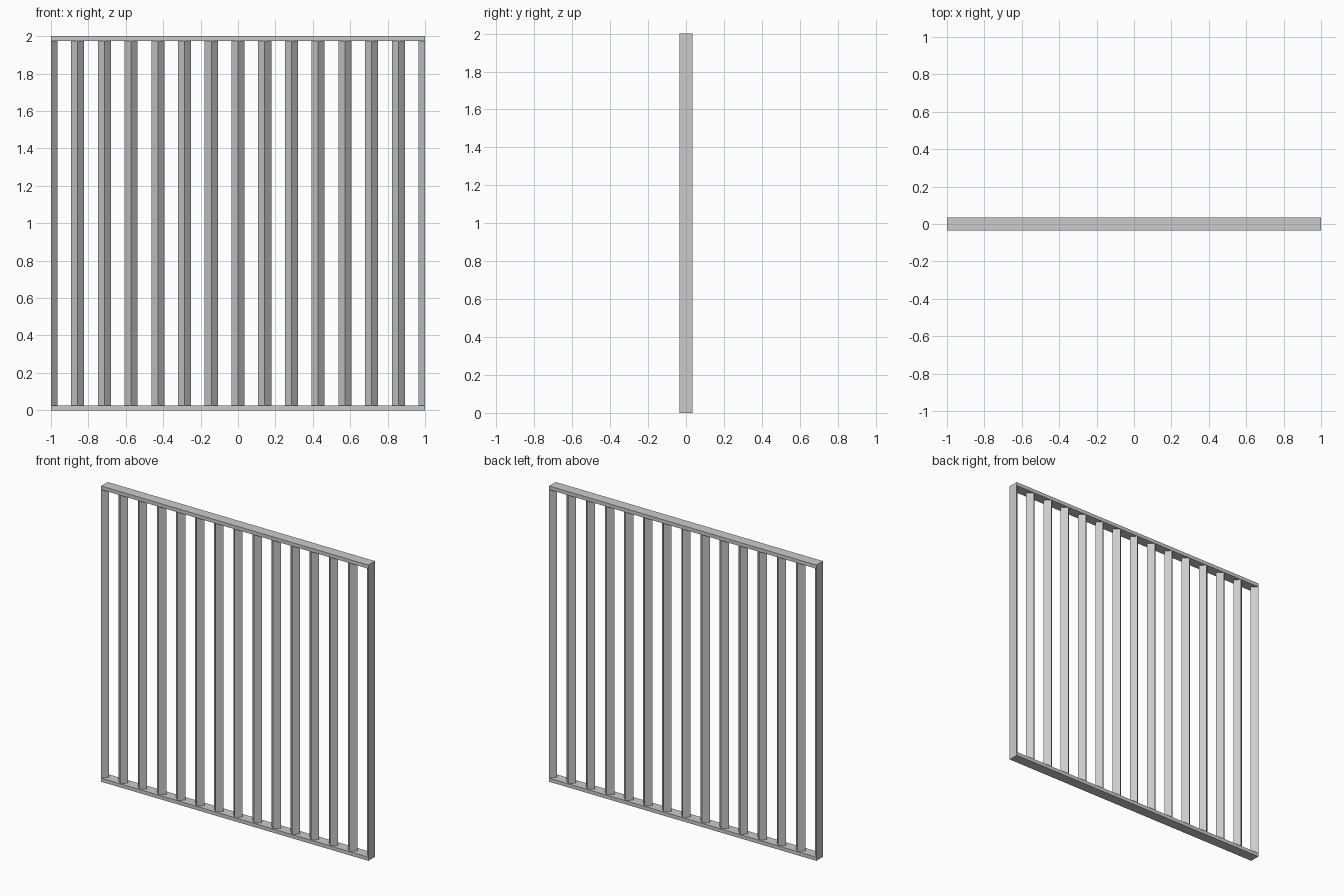
import bpy, bmesh

cube = bpy.data.objects.get("Cube")
if cube:
    bpy.data.objects.remove(cube, do_unlink=True)

HALF = 0.035      # half depth of rails and half diagonal of bars
RAIL = 0.025      # rail thickness
BAYS = 14

metal = bpy.data.materials.new("light_grey_metal")
metal.use_nodes = True
grey = (0.6, 0.6, 0.6, 1)
metal.diffuse_color = grey
metal.node_tree.nodes["Principled BSDF"].inputs["Base Color"].default_value = grey


def prism(name, outline, z0, z1):
    """Extrude a counter-clockwise xy outline from z0 to z1."""
    bm = bmesh.new()
    face = bm.faces.new([bm.verts.new((x, y, z0)) for x, y in outline])
    top = bmesh.ops.extrude_face_region(bm, geom=[face])["geom"]
    verts = [v for v in top if isinstance(v, bmesh.types.BMVert)]
    bmesh.ops.translate(bm, verts=verts, vec=(0, 0, z1 - z0))
    bmesh.ops.recalc_face_normals(bm, faces=bm.faces)
    mesh = bpy.data.meshes.new(name)
    bm.to_mesh(mesh)
    bm.free()
    mesh.materials.append(metal)
    obj = bpy.data.objects.new(name, mesh)
    bpy.context.collection.objects.link(obj)
    return obj


# Top and bottom rails
rail = [(-1, -HALF), (1, -HALF), (1, HALF), (-1, HALF)]
prism("bottom_rail", rail, 0, RAIL)
prism("top_rail", rail, 2 - RAIL, 2)

# Half-diamond end posts, flat on the outside
for side, name in ((-1, "right_post"), (1, "left_post")):
    prism(name, [(side, -HALF), (side * (1 - HALF), 0), (side, HALF)], RAIL, 2 - RAIL)

# Square bars turned edge-on to the front
for i in range(1, BAYS):
    x = -1 + 2 * i / BAYS
    diamond = [(x, -HALF), (x + HALF, 0), (x, HALF), (x - HALF, 0)]
    prism(f"bar_{i}", diamond, RAIL, 2 - RAIL)
